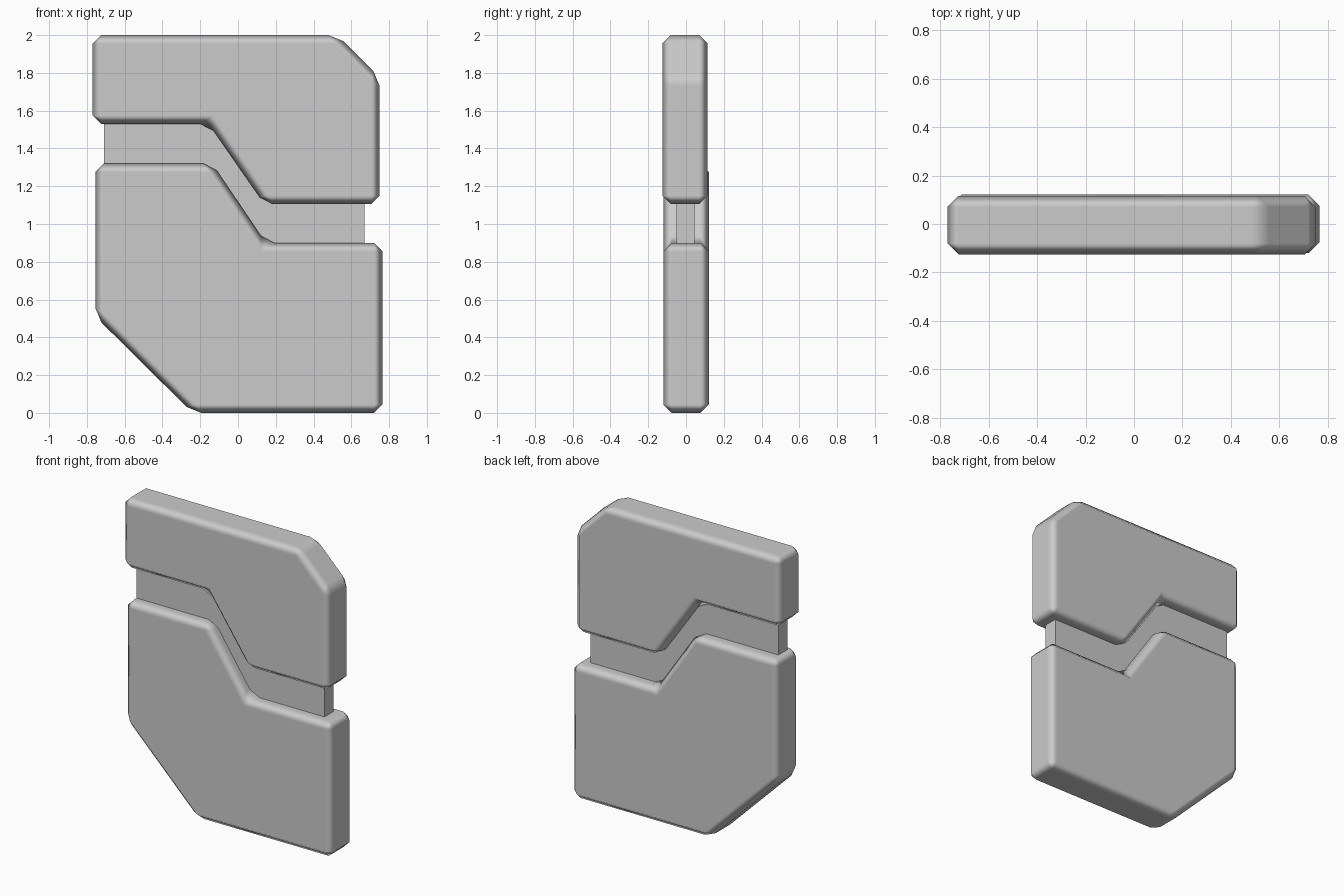
import bpy
import bmesh

cube = bpy.data.objects.get("Cube")
if cube:
    bpy.data.objects.remove(cube, do_unlink=True)

grey = bpy.data.materials.new("plain_grey")
grey.use_nodes = True
grey.diffuse_color = (0.6, 0.6, 0.6, 1)
grey.node_tree.nodes["Principled BSDF"].inputs["Base Color"].default_value = (0.6, 0.6, 0.6, 1)


def slab(name, outline, y_front, y_back, bevel=0):
    """Extrude an x-z outline along y, with optional soft chamfered edges."""
    bm = bmesh.new()
    face = bm.faces.new([bm.verts.new((x, y_front, z)) for x, z in outline])
    moved = bmesh.ops.extrude_face_region(bm, geom=[face])["geom"]
    verts = [v for v in moved if isinstance(v, bmesh.types.BMVert)]
    bmesh.ops.translate(bm, verts=verts, vec=(0, y_back - y_front, 0))
    bmesh.ops.recalc_face_normals(bm, faces=bm.faces)
    mesh = bpy.data.meshes.new(name)
    bm.to_mesh(mesh)
    bm.free()
    mesh.materials.append(grey)
    obj = bpy.data.objects.new(name, mesh)
    bpy.context.collection.objects.link(obj)
    if bevel:
        mesh.shade_smooth()
        mod = obj.modifiers.new("soft_edges", "BEVEL")
        mod.width = bevel
        mod.segments = 1
        mod.limit_method = "ANGLE"
        mod.harden_normals = True
    return obj


# Upper plate with a clipped top corner and a stepped lower edge
slab("upper_plate", [(-0.77, 2), (0.525, 2), (0.75, 1.775), (0.75, 1.105),
                     (0.14, 1.105), (-0.155, 1.53), (-0.77, 1.53)],
     -0.125, 0.115, 0.045)

# Lower plate with a matching step and a clipped bottom corner
slab("lower_plate", [(-0.755, 1.32), (-0.137, 1.32), (0.147, 0.9), (0.765, 0.9),
                     (0.765, 0), (-0.24, 0), (-0.755, 0.51)],
     -0.12, 0.122, 0.045)

# Thin core that joins the plates across the gap
slab("connecting_core", [(-0.71, 1.6), (-0.1, 1.6), (0.2, 1.17), (0.67, 1.17),
                         (0.67, 0.83), (0.1, 0.83), (-0.2, 1.25), (-0.71, 1.25)],
     -0.05, 0.045)
